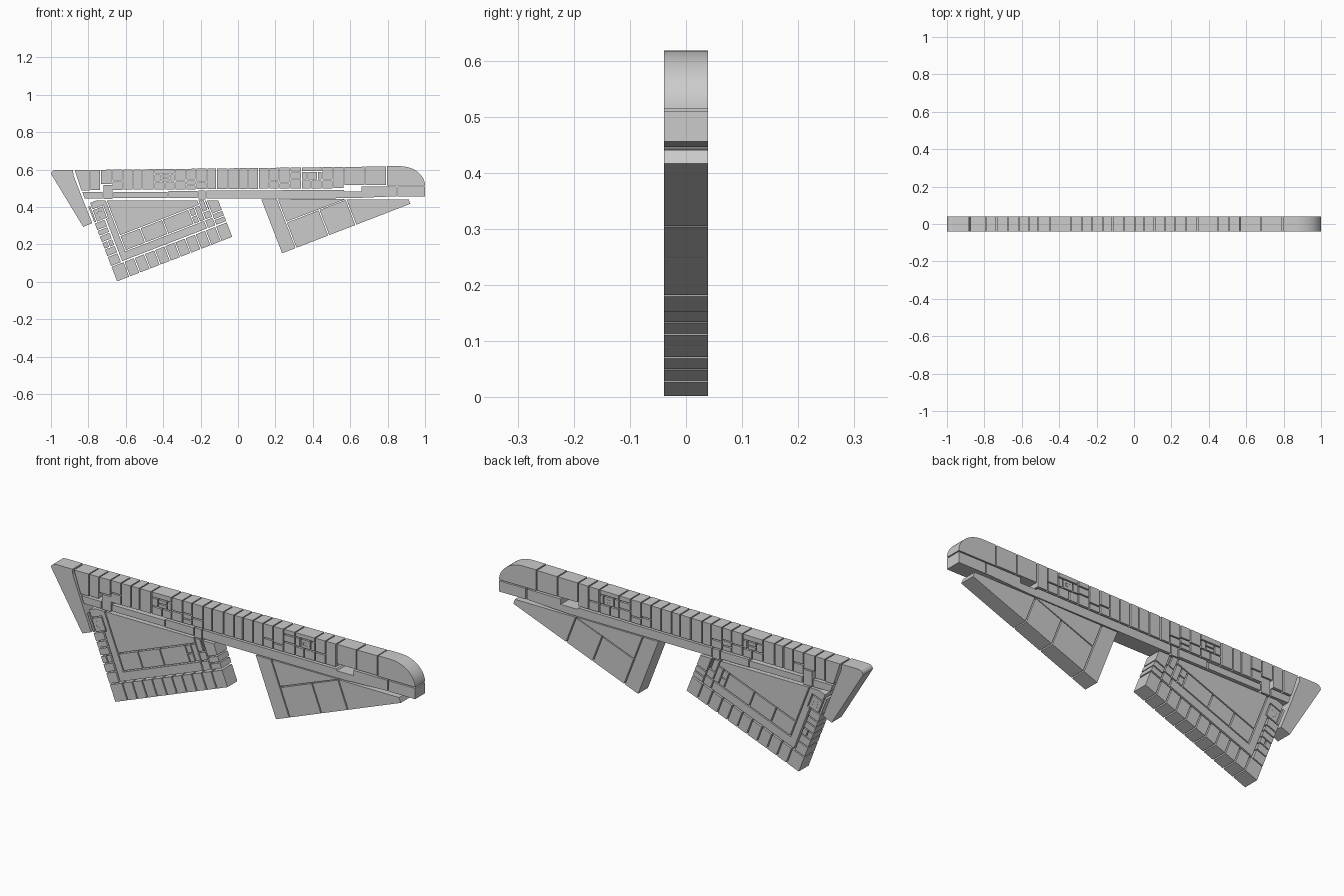
import bpy, bmesh, math

if "Cube" in bpy.data.objects:
    bpy.data.objects.remove(bpy.data.objects["Cube"])

S, T = 187.0, 0.039          # plan units per scene unit, half thickness
GAP = 0.55                   # half the seam width, in plan units


def inset(poly, d):
    area = sum(a[0] * b[1] - b[0] * a[1] for a, b in zip(poly, poly[1:] + poly[:1]))
    if area < 0:
        poly = poly[::-1]
    out, n = [], len(poly)
    for i in range(n):
        a, b, c = poly[i - 1], poly[i], poly[(i + 1) % n]
        l1, l2 = math.dist(a, b), math.dist(b, c)
        n1 = (-(b[1] - a[1]) / l1, (b[0] - a[0]) / l1)
        n2 = (-(c[1] - b[1]) / l2, (c[0] - b[0]) / l2)
        k = d / max(0.3, 1 + n1[0] * n2[0] + n1[1] * n2[1])
        out.append((b[0] + (n1[0] + n2[0]) * k, b[1] + (n1[1] + n2[1]) * k))
    return out


def clip_top(poly, y0):
    """Keep only what hangs below the plan line y0 (plan y points down)."""
    out = []
    for a, b in zip(poly, poly[1:] + poly[:1]):
        if a[1] >= y0:
            out.append(a)
        if (a[1] >= y0) != (b[1] >= y0):
            t = (y0 - a[1]) / (b[1] - a[1])
            out.append((a[0] + (b[0] - a[0]) * t, y0))
    clean = [p for i, p in enumerate(out) if math.dist(p, out[i - 1]) > 0.8]
    return clean if len(clean) > 2 else []


def panels(name, polys, gap=GAP):
    bm = bmesh.new()
    for poly in polys:
        if not poly:
            continue
        pts = [((x - 238) / S, (281.8 - y) / S) for x, y in inset(poly, gap)]
        front = [bm.verts.new((x, -T, z)) for x, z in pts]
        back = [bm.verts.new((x, T, z)) for x, z in pts]
        bm.faces.new(front)
        bm.faces.new(back[::-1])
        for i in range(len(pts)):
            j = (i + 1) % len(pts)
            bm.faces.new((front[i], back[i], back[j], front[j]))
    bmesh.ops.recalc_face_normals(bm, faces=bm.faces)
    me = bpy.data.meshes.new(name)
    bm.to_mesh(me)
    bm.free()
    ob = bpy.data.objects.new(name, me)
    bpy.context.collection.objects.link(ob)
    return ob


def rect(x0, y0, x1, y1):
    return [(x0, y0), (x1, y0), (x1, y1), (x0, y1)]


def ring(x0, y0, x1, y1, w):
    o, i = rect(x0, y0, x1, y1), rect(x0 + w, y0 + w, x1 - w, y1 - w)
    return [[o[k], o[(k + 1) % 4], i[(k + 1) % 4], i[k]] for k in range(4)]


def tilted(ox, oy, top):
    """Maps panels from a wing's own tilted axes to the plan, trimmed under the bar."""
    c, s = math.cos(math.radians(21.1)), math.sin(math.radians(21.1))
    return lambda poly: clip_top([(ox + u * c - v * s, oy - u * s - v * c) for u, v in poly], top)


# rear fin
panels("rear_fin", [[(50.5, 174), (51.3, 171.6), (53, 170), (56, 169.4), (73.5, 169.4), (74, 175),
                     (84, 201), (93, 223.5), (83, 227.5)]])

# top row of blocks along the bar
xs = [90, 100.5, 112, 123, 133, 142, 154, 175, 186, 196, 207, 216.5, 228, 239, 248, 258.5,
      269, 279, 290, 301.5, 322, 333, 344, 365, 386.5]


def top(x):
    return 169.6 - (x - 74) * 0.0117


def bottom(x):
    return 185.5 if x >= 344 else 184.5 if x == 100.5 else 190.5 - (x - 90) * 0.007


cuts = {112: [181], 175: [181], 186: [180, 185], 196: [182], 269: [181], 279: [183],
        290: [172, 179], 322: [180]}
row = [[(74, 169.6), (90, 169.5), (90, 191), (81, 191)]]
for a, b in zip(xs, xs[1:]):
    if a in (154, 301.5):
        continue
    levels = cuts.get(a, []) + [bottom(a)]
    y = None
    for lv in levels:
        row.append([(a, y or top(a)), (b, y or top(b)), (b, lv), (a, lv)])
        y = lv
# two columns broken into smaller tiles
row += [[(154, top(154)), (175, top(175)), (175, 174), (154, 174)], rect(154, 174, 161, 182),
        rect(161, 174, 170, 178), rect(161, 178, 170, 182), rect(170, 174, 175, 182),
        rect(154, 182, 165, 190), rect(165, 182, 175, 190),
        [(301.5, top(301)), (322, top(322)), (322, 171.5), (301.5, 171.5)],
        rect(301.5, 180, 311, 189), rect(311, 180, 322, 189), rect(317.5, 171.5, 322, 180),
        rect(301.5, 171.5, 307, 180)]
panels("top_row_blocks", row)
panels("top_row_square_frame", ring(307.6, 172, 317, 179.5, 2.4), 0)
panels("top_row_square_insert", [rect(309.6, 174, 315, 177.5)])

# rounded nose and the block under it
nose = [(386.5, 165.7)] + [(400 + 25.6 * math.sin(t), 186 - 20.3 * math.cos(t))
                           for t in [math.pi / 2 * i / 16 for i in range(17)]] + [(386.5, 186)]
ob = panels("nose", [nose])
bpy.context.view_layer.objects.active = ob
ob.select_set(True)
bpy.ops.object.shade_smooth_by_angle(angle=math.radians(25))
panels("nose_lower_block", [rect(397, 186, 425.6, 197)])

# bar under the row
panels("long_bar", [[(206, 190), (344, 189.5), (345, 191), (361, 191), (361, 186), (397, 186),
                     (397, 196.8), (352, 198.8), (206, 199)]])
panels("rear_bar", [rect(113, 191.5, 168, 198.5), rect(168, 190.5, 198, 198.8), rect(198, 190, 206, 200)])
panels("rear_bar_tiles", [[(81.5, 191.5), (103, 191.5), (103, 199.2), (84.5, 199.2)],
                          rect(103, 184.5, 113, 199.5)])

# rear wing: edge blocks, frame strip, inner plates
W = tilted(116.8, 282, 199.8)
ends = [0] + [14 + 10.9 * i for i in range(10)] + [124.5]
panels("rear_wing_lower_blocks", [W(rect(a, 0, b, 16.5)) for a, b in zip(ends, ends[1:])])
vs = [16.5, 27, 35, 42, 49, 55, 63]
side = [rect(0, a, 11.5, b) for a, b in zip(vs, vs[1:])]
side[2:3] = [rect(0, 35, 6, 42), rect(6, 35, 11.5, 42)]
side += [rect(0, 63, 3, 81), rect(3, 76, 17.5, 84)]
panels("rear_wing_side_blocks", [W(p) for p in side])
panels("rear_wing_square_frame", [W(p) for p in ring(3.5, 63.5, 14, 75.5, 3)], 0)
panels("rear_wing_square_insert", [W(rect(6, 66, 11.5, 73))])
panels("rear_wing_frame_strip", [W([(12, 17), (104, 17), (104, 26), (19.5, 26), (19.5, 95), (14.5, 95),
                                    (14.5, 63), (12, 63)])])
us = [19.5, 41, 65, 93]
panels("rear_wing_plates", [W(rect(a, 26, b, 42)) for a, b in zip(us, us[1:])]
       + [W(rect(19.5, 42, 105, 100)), W(rect(93, 26, 99, 34)), W(rect(93, 34, 99, 42)),
          W(rect(99, 26, 105, 42))])
panels("rear_wing_front_blocks", [W(p) for p in (
    rect(104, 17, 113, 26), rect(113, 17, 124.5, 23), rect(113, 23, 124.5, 29),
    rect(105, 26, 113, 34), rect(105, 34, 111, 50), rect(111, 34, 113, 48), rect(113, 29, 124.5, 50))])

# front wing: larger plates
F = tilted(281.8, 254, 198.8)
us = [15.5, 50.5, 79.5]
panels("front_wing_plates", [F(rect(0, 0, 15.5, 70)), F(rect(15.5, 28, 90, 80))]
       + [F(rect(a, 0, b, 28)) for a, b in zip(us, us[1:])] + [F(rect(79.5, 0, 138.5, 28))])
